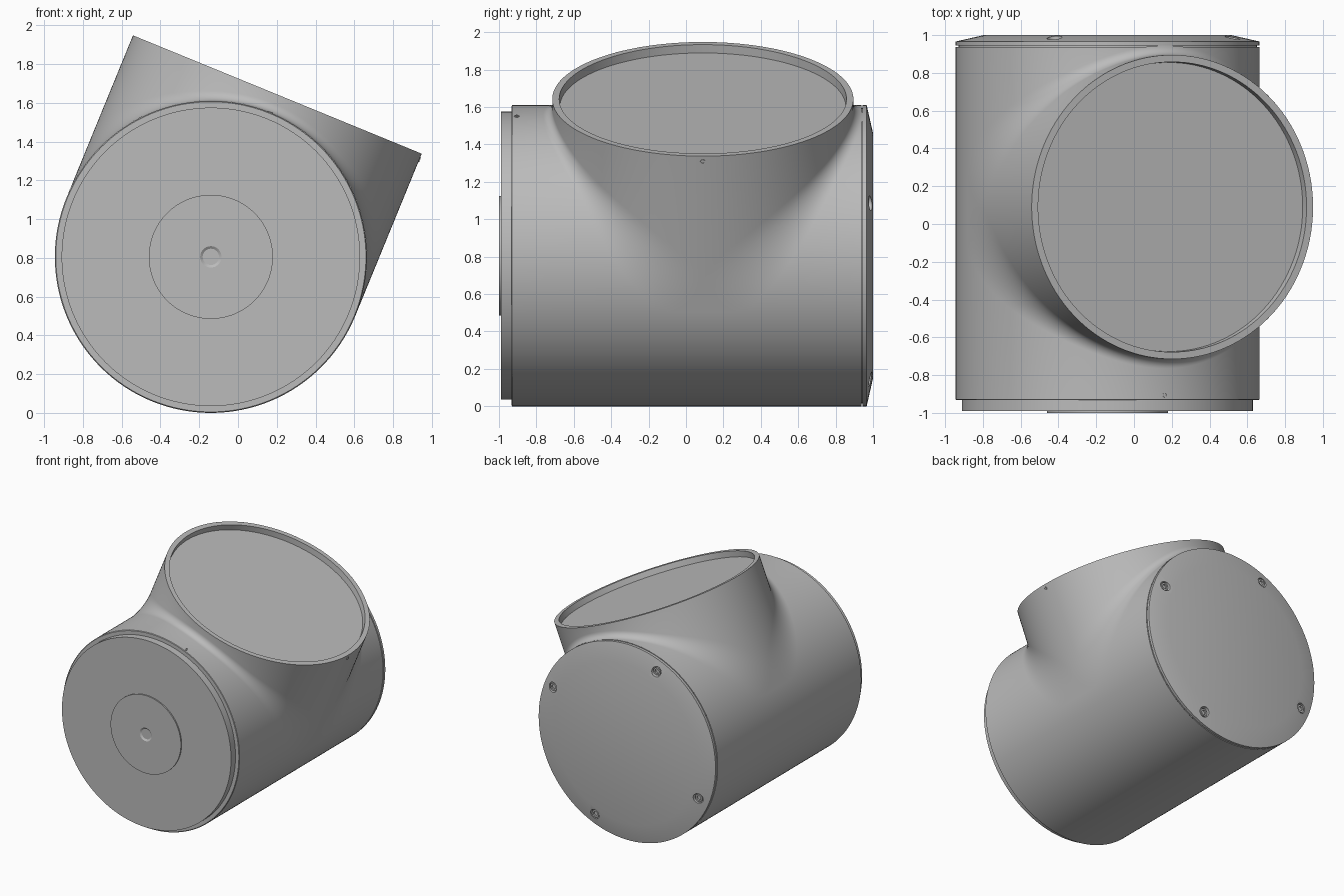
import bpy, bmesh, math
from mathutils import Matrix, Vector

if "Cube" in bpy.data.objects:
    bpy.data.objects.remove(bpy.data.objects["Cube"])

R = 0.805                       # radius of both tubes
REACH = 0.905                   # branch length from the main axis
FRONT, BACK = -0.93, 0.937      # ends of the main tube
CENTRE = Vector((-0.14, 0.09, R))
TILT = math.atan2(0.379, 0.925)
BRANCH = Matrix.Translation(CENTRE) @ Matrix.Rotation(TILT, 4, 'Y')
AXIS = Matrix.Translation((CENTRE.x, 0, CENTRE.z))
TO_FRONT = AXIS @ Matrix.Rotation(math.pi / 2, 4, 'X')
TO_BACK = AXIS @ Matrix.Rotation(-math.pi / 2, 4, 'X')

grey = bpy.data.materials.new("plain grey")
grey.use_nodes = True
grey.diffuse_color = (0.5, 0.5, 0.5, 1)
grey.node_tree.nodes["Principled BSDF"].inputs["Base Color"].default_value = (0.5, 0.5, 0.5, 1)


def finish(bm, name, matrix):
    bmesh.ops.remove_doubles(bm, verts=bm.verts, dist=1e-5)
    bmesh.ops.dissolve_degenerate(bm, edges=bm.edges, dist=1e-6)
    bmesh.ops.recalc_face_normals(bm, faces=bm.faces)
    bm.transform(matrix)
    mesh = bpy.data.meshes.new(name)
    bm.to_mesh(mesh)
    bm.free()
    mesh.materials.append(grey)
    obj = bpy.data.objects.new(name, mesh)
    bpy.context.collection.objects.link(obj)
    return obj


def smooth(obj):
    bpy.ops.object.select_all(action='DESELECT')
    obj.select_set(True)
    bpy.context.view_layer.objects.active = obj
    bpy.ops.object.shade_smooth_by_angle(angle=math.radians(30))


def lathe(name, profile, matrix, steps=128):
    """Spin (radius, height) points around local z."""
    bm = bmesh.new()
    verts = [bm.verts.new((r, 0, h)) for r, h in profile]
    edges = [bm.edges.new(pair) for pair in zip(verts, verts[1:])]
    bmesh.ops.spin(bm, geom=verts + edges, cent=(0, 0, 0), axis=(0, 0, 1),
                   angle=2 * math.pi, steps=steps, use_merge=True)
    return finish(bm, name, matrix)


def skin(bm, rows):
    """Bridge neighbouring rows of points with quads."""
    grid = [[bm.verts.new(p) for p in row] for row in rows]
    for a, b in zip(grid, grid[1:]):
        for i in range(len(a) - 1):
            bm.faces.new((a[i], a[i + 1], b[i + 1], b[i]))


# Main tube and branch in one skin, with a fillet that widens at the sides
def fillet(theta, side):
    s = R * math.cos(theta)
    rho = 0.05 + 0.18 * math.sin(theta) ** 4
    return [(R * math.sin(theta), side * (s + rho - rho * math.cos(a)),
             s + rho - rho * math.sin(a))
            for a in (i * math.pi / 16 for i in range(9))]


STEPS = 96
angles = [math.pi * (i / STEPS - 0.5) for i in range(STEPS + 1)]
ends = {-1: FRONT - CENTRE.y, 1: BACK - CENTRE.y}
bm = bmesh.new()
for side, end in ends.items():
    rows = []
    for th in angles:
        u, s = R * math.sin(th), R * math.cos(th)
        rows.append([(u, side * s, REACH)] + fillet(th, side) + [(u, end, s)])
    skin(bm, rows)
# lower half of the main tube
tip = fillet(math.pi / 2, 1)[-1][1]
skin(bm, [[(R * math.sin(th), y, -R * math.cos(th))
           for y in (ends[-1], -tip, tip, ends[1])] for th in angles])
# flat web where the two fillets meet on each side
for th in (angles[0], angles[-1]):
    loop = fillet(th, 1) + fillet(th, -1)[:0:-1]
    bm.faces.new([bm.verts.new(p) for p in loop])
smooth(finish(bm, "tube_body", BRANCH))

# Branch rim with its recessed cover
smooth(lathe("branch_rim", [(R, REACH - 0.01), (R, REACH), (0.768, REACH),
                            (0.765, REACH - 0.047), (0, REACH - 0.047)], BRANCH))

# Stepped front cover with a raised disc and centre hole
smooth(lathe("front_cover", [(R, 0.925), (0.8, 0.932), (0.77, 0.932), (0.77, 0.99),
                             (0, 0.99)], TO_FRONT))
smooth(lathe("front_disc", [(0.32, 0.985), (0.32, 1), (0.055, 1), (0.042, 0.991),
                            (0, 0.991)], TO_FRONT))

# Bevelled back cap, set off by a narrow groove
cap = lathe("back_cap", [(0, 0.92), (0.79, 0.92), (0.79, 0.945), (R, 0.945),
                         (R, 0.966), (0.655, 1), (0, 1)], TO_BACK)
lathe("groove_wall", [(R, BACK), (0.785, BACK)], TO_BACK)

# Four screws sunk into the bevel
for i in range(4):
    a = math.atan2(0.28, 0.66) + i * math.pi / 2
    spot = (Matrix.Translation((0.718 * math.cos(a), 0, 0.718 * math.sin(a)))
            @ TO_BACK)
    cutter = lathe("screw_cutter", [(0, 0.96), (0.04, 0.96), (0.04, 1.05), (0, 1.05)],
                   spot, 24)
    cutter.hide_render = True
    mod = cap.modifiers.new("screw_hole", 'BOOLEAN')
    mod.operation, mod.solver, mod.object = 'DIFFERENCE', 'EXACT', cutter
    bpy.context.view_layer.objects.active = cap
    bpy.ops.object.modifier_apply(modifier=mod.name)
    bpy.data.objects.remove(cutter)
    smooth(lathe("screw_head", [(0.031, 0.955), (0.031, 0.978), (0.018, 0.978),
                                (0.018, 0.966), (0, 0.966)], spot, 24))
smooth(cap)

# Small locating pins near the front edge and under the branch rim
pin = [(0.014, -0.03), (0.014, 0.004), (0.007, 0.004), (0.007, 0), (0, 0)]
smooth(lathe("front_pin", pin,
             BRANCH @ Matrix.Translation((0, -0.905 - CENTRE.y, R)), 16))
smooth(lathe("rim_pin", pin, BRANCH @ Matrix.Translation((R, 0, 0.872))
             @ Matrix.Rotation(math.pi / 2, 4, 'Y'), 16))
